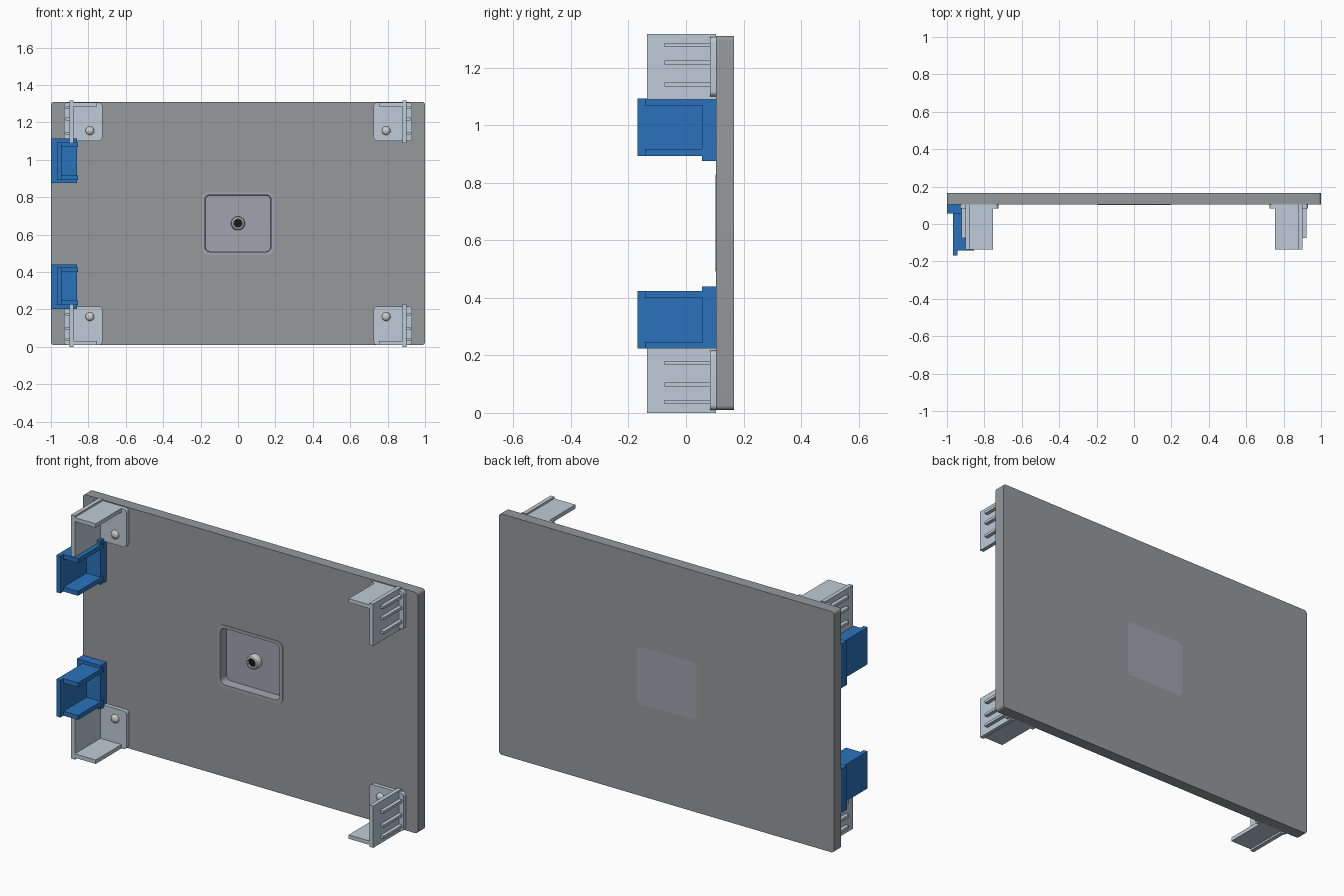
import bpy, bmesh, math

if "Cube" in bpy.data.objects:
    bpy.data.objects.remove(bpy.data.objects["Cube"])

MID = 0.658      # height of the horizontal symmetry plane


def material(name, rgb):
    m = bpy.data.materials.new(name)
    m.diffuse_color = (*rgb, 1)
    m.use_nodes = True
    m.node_tree.nodes["Principled BSDF"].inputs["Base Color"].default_value = m.diffuse_color
    return m


PALE = material("pale_plastic", (0.51, 0.60, 0.68))
BLUE = material("blue_plastic", (0.023, 0.17, 0.51))
PANEL = material("panel_grey", (0.30, 0.32, 0.33))
DISH = material("dish_grey", (0.35, 0.37, 0.42))
DARK = material("dark_hole", (0.01, 0.01, 0.012))


def finish(name, bm, mat=None):
    bmesh.ops.recalc_face_normals(bm, faces=bm.faces)
    me = bpy.data.meshes.new(name)
    bm.to_mesh(me)
    bm.free()
    ob = bpy.data.objects.new(name, me)
    bpy.context.collection.objects.link(ob)
    if mat:
        me.materials.append(mat)
    return ob


def boxes(name, specs, mat, sx=1, sz=1):
    """Boxes (x0, x1, y0, y1, z0, z1) with z from MID, mirrored by sx / sz."""
    bm = bmesh.new()
    for x0, x1, y0, y1, z0, z1 in specs:
        v = [bm.verts.new((sx * x, y, MID + sz * z))
             for x in (x0, x1) for y in (y0, y1) for z in (z0, z1)]
        for f in ((0, 1, 3, 2), (4, 5, 7, 6), (0, 1, 5, 4),
                  (2, 3, 7, 6), (0, 2, 6, 4), (1, 3, 7, 5)):
            bm.faces.new([v[i] for i in f])
    return finish(name, bm, mat)


def round_rect(cx, cz, w, h, r, y, n=6):
    pts = []
    for k, (sx, sz) in enumerate(((1, 1), (-1, 1), (-1, -1), (1, -1))):
        for i in range(n + 1):
            a = math.pi / 2 * (k + i / n)
            pts.append((cx + sx * (w / 2 - r) + r * math.cos(a), y,
                        cz + sz * (h / 2 - r) + r * math.sin(a)))
    return pts


def circle(cx, cz, r, y, n=32):
    return [(cx + r * math.cos(2 * math.pi * i / n), y,
             cz + r * math.sin(2 * math.pi * i / n)) for i in range(n)]


def loft(name, loops, mat=None, ring=False):
    """Skin equal-length loops; cap the ends, or join last to first."""
    bm = bmesh.new()
    vs = [[bm.verts.new(p) for p in lp] for lp in loops]
    pairs = list(zip(vs, vs[1:])) + ([(vs[-1], vs[0])] if ring else [])
    for a, b in pairs:
        n = len(a)
        for i in range(n):
            j = (i + 1) % n
            bm.faces.new((a[i], a[j], b[j], b[i]))
    if not ring:
        bm.faces.new(vs[0])
        bm.faces.new(vs[-1])
    return finish(name, bm, mat)


# Main panel with a rounded window in the middle
loft("panel", [round_rect(0, 0.66, 2.0, 1.30, 0.016, 0.105),
               round_rect(0, 0.66, 2.0, 1.30, 0.016, 0.166),
               round_rect(0, 0.66, 0.36, 0.31, 0.03, 0.166),
               round_rect(0, 0.66, 0.36, 0.31, 0.03, 0.105)], PANEL, ring=True)

# Recessed dish set into the window, with a thin rim on the front
loft("recess_dish", [round_rect(0, 0.66, 0.36, 0.31, 0.03, 0.166),
                     round_rect(0, 0.66, 0.36, 0.31, 0.03, 0.105),
                     round_rect(0, 0.66, 0.39, 0.336, 0.035, 0.105),
                     round_rect(0, 0.66, 0.39, 0.336, 0.035, 0.102),
                     round_rect(0, 0.66, 0.355, 0.305, 0.028, 0.102),
                     round_rect(0, 0.66, 0.35, 0.30, 0.026, 0.152)], DISH)

# Socket in the dish
profile = [(0.037, 0.154), (0.037, 0.125), (0.033, 0.117),
           (0.025, 0.114), (0.021, 0.117), (0.021, 0.14)]
loft("socket", [circle(0, 0.66, r, y) for r, y in profile])
loft("socket_hole", [circle(0, 0.66, 0.0205, y) for y in (0.122, 0.139)], DARK)

# Corner brackets: wall, flange, ribs, rounded plate and screw
bracket = [(0.88, 0.902, -0.135, 0.105, 0.432, 0.658),
           (0.755, 0.885, -0.135, 0.09, 0.627, 0.648)]
bracket += [(0.895, 0.922, -0.075, 0.09, z - 0.007, z + 0.007)
            for z in (0.484, 0.56, 0.62)]
for sx, side in ((-1, "left"), (1, "right")):
    for sz, level in ((-1, "lower"), (1, "upper")):
        tag = f"{level}_{side}"
        boxes(f"bracket_{tag}", bracket, PALE, sx, sz)
        cx, cz = sx * 0.828, MID + sz * 0.545
        loft(f"bracket_plate_{tag}",
             [round_rect(cx, cz, 0.205, 0.206, 0.018, y)
              for y in (0.084, 0.106)], PALE)
        cx, cz = sx * 0.792, MID + sz * 0.497
        dome = [(0.023, 0.086)] + [
            (0.023 * math.cos(a), 0.083 - 0.015 * math.sin(a))
            for a in (0, 0.4, 0.8, 1.2, 1.5)]
        loft(f"screw_{tag}", [circle(cx, cz, r, y, 24) for r, y in dome])

# Blue clips on the left side: back plate, outer wall and two flanges
clip = [(0.86, 1.0, 0.055, 0.105, 0.218, 0.455),
        (0.943, 0.967, -0.168, 0.08, 0.235, 0.435),
        (0.856, 0.95, -0.142, 0.078, 0.235, 0.259),
        (0.856, 0.95, -0.142, 0.078, 0.411, 0.435)]
for sz, level in ((-1, "lower"), (1, "upper")):
    boxes(f"clip_{level}", clip, BLUE, -1, sz)

# Smooth the rounded surfaces, keep the edges sharp
bpy.ops.object.select_all(action='SELECT')
bpy.context.view_layer.objects.active = bpy.data.objects["panel"]
bpy.ops.object.shade_smooth_by_angle(angle=math.radians(32))
